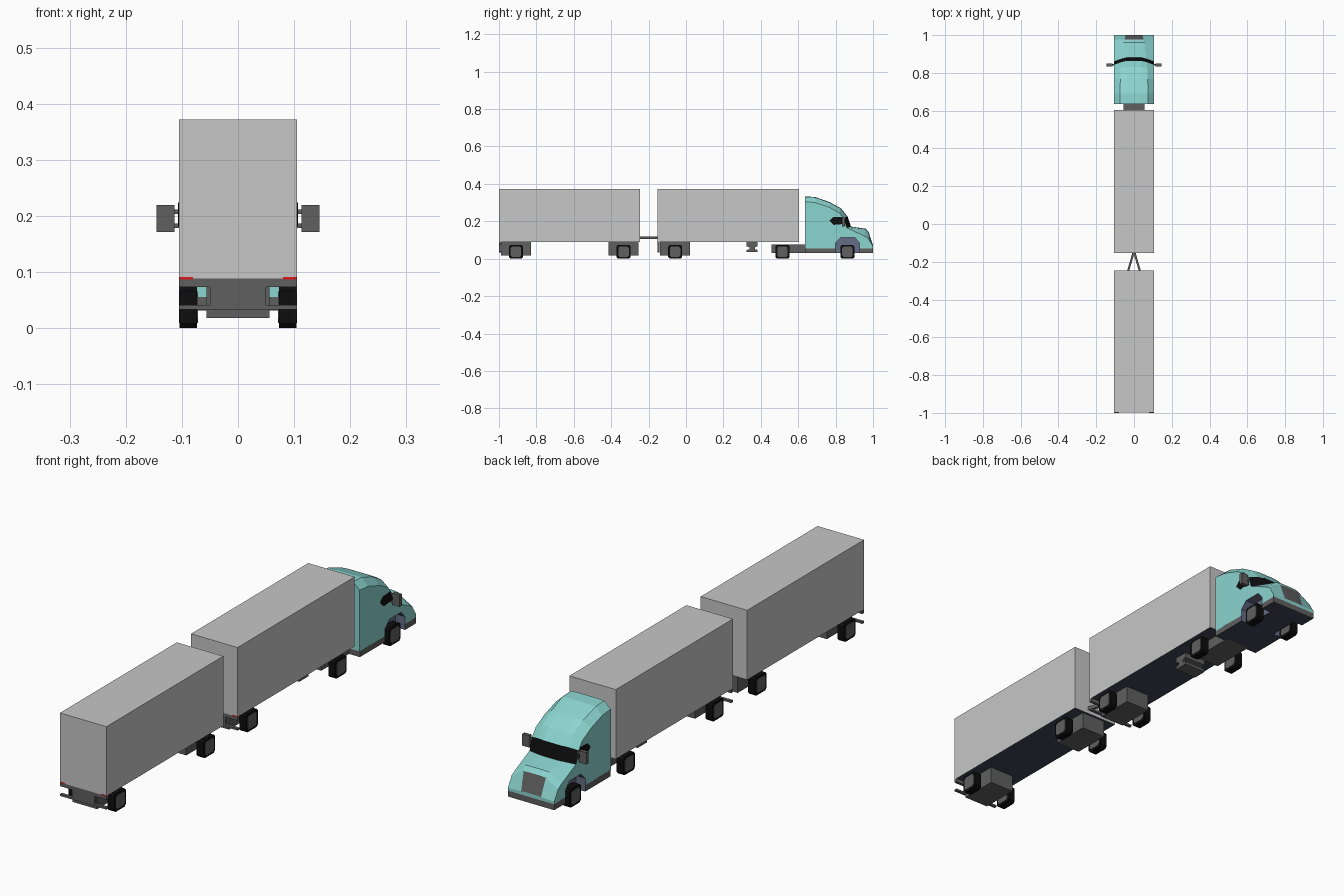
import bpy, bmesh, math
from mathutils import Vector

if "Cube" in bpy.data.objects:
    bpy.data.objects.remove(bpy.data.objects["Cube"])


def mat(name, rgb):
    m = bpy.data.materials.new(name)
    m.diffuse_color = (*rgb, 1)
    m.use_nodes = True
    m.node_tree.nodes["Principled BSDF"].inputs["Base Color"].default_value = m.diffuse_color
    return m


TEAL = mat("teal_paint", (0.26, 0.66, 0.63))
LIGHT = mat("light_grey", (0.57, 0.57, 0.57))
DARK = mat("dark_grey", (0.115, 0.115, 0.115))
BLACK = mat("black", (0.004, 0.004, 0.004))
RED = mat("red", (0.75, 0.01, 0.01))
UNDER = mat("underside_slate", (0.056, 0.06, 0.095))
WELL = mat("wheel_well_slate", (0.13, 0.15, 0.24))


def finish(name, bm, mats):
    bmesh.ops.recalc_face_normals(bm, faces=bm.faces)
    me = bpy.data.meshes.new(name)
    bm.to_mesh(me)
    bm.free()
    for m in mats:
        me.materials.append(m)
    ob = bpy.data.objects.new(name, me)
    bpy.context.collection.objects.link(ob)
    return ob


def prism(name, pts, x0, x1, m):
    """Extrude a (y, z) outline from x0 to x1."""
    bm = bmesh.new()
    a = [bm.verts.new((x0, y, z)) for y, z in pts]
    b = [bm.verts.new((x1, y, z)) for y, z in pts]
    bm.faces.new(a)
    bm.faces.new(b)
    n = len(pts)
    for i in range(n):
        bm.faces.new((a[i], a[(i + 1) % n], b[(i + 1) % n], b[i]))
    return finish(name, bm, [m])


def box(name, x0, x1, y0, y1, z0, z1, m):
    return prism(name, [(y0, z0), (y1, z0), (y1, z1), (y0, z1)], x0, x1, m)


def slate_bottom(ob):
    """Colour the downward faces."""
    ob.data.materials.append(UNDER)
    for p in ob.data.polygons:
        if p.normal.z < -0.5:
            p.material_index = len(ob.data.materials) - 1


def chamfered(yc, zc, r, c):
    q = r - c
    return [(yc + u, zc + v) for u, v in
            ((-q, -r), (q, -r), (r, -q), (r, q), (q, r), (-q, r), (-r, q), (-r, -q))]


def wheel_pair(name, yc):
    for s, side in ((1, "right"), (-1, "left")):
        prism(f"{name}_tyre_{side}", chamfered(yc, 0.037, 0.037, 0.008), s * 0.073, s * 0.104, BLACK)
        prism(f"{name}_hub_{side}", chamfered(yc, 0.037, 0.028, 0.008), s * 0.0715, s * 0.1055, DARK)


# Trailers with axle housings, rear guard, marker lights
def trailer(name, y0, y1, axles):
    slate_bottom(box(name + "_body", -0.105, 0.105, y0, y1, 0.088, 0.372, LIGHT))
    for i, yc in enumerate(axles):
        box(f"{name}_axle_housing_{i}", -0.056, 0.056, yc - 0.08, yc + 0.08, 0.018, 0.088, DARK)
        wheel_pair(f"{name}_wheel_{i}", yc)
    box(name + "_rear_sill", -0.105, 0.105, y0, y0 + 0.012, 0.073, 0.088, DARK)
    box(name + "_rear_guard", -0.105, 0.105, y0, y0 + 0.012, 0.033, 0.041, DARK)
    box(name + "_guard_panel", -0.05, 0.05, y0, y0 + 0.012, 0.041, 0.073, DARK)
    for s in (1, -1):
        box(name + "_tail_light", s * 0.08, s * 0.105, y0 - 0.001, y0 + 0.003, 0.087, 0.091, RED)


trailer("rear_trailer", -0.999, -0.245, (-0.909, -0.334))
trailer("front_trailer", -0.153, 0.603, (-0.058,))

# A-shaped drawbar between trailers
for s in (1, -1):
    bm = bmesh.new()
    lo = [bm.verts.new((x, y, 0.104)) for x, y in
          ((s * -0.004, -0.15), (s * 0.008, -0.15), (s * 0.037, -0.25), (s * 0.026, -0.25))]
    r = bmesh.ops.extrude_face_region(bm, geom=[bm.faces.new(lo)])
    bmesh.ops.translate(bm, vec=(0, 0, 0.015),
                        verts=[v for v in r["geom"] if isinstance(v, bmesh.types.BMVert)])
    finish("drawbar_arm", bm, [DARK])

# Landing gear under front trailer
prism("landing_gear", [(0.324, 0.035), (0.383, 0.035), (0.383, 0.047), (0.368, 0.05),
                       (0.368, 0.062), (0.383, 0.066), (0.383, 0.088), (0.324, 0.088),
                       (0.324, 0.066), (0.339, 0.062), (0.339, 0.05), (0.324, 0.047)],
      -0.05, 0.05, DARK)

# Tractor chassis and wheels
box("chassis_rail", -0.056, 0.056, 0.457, 0.65, 0.031, 0.077, DARK)
wheel_pair("drive_wheel", 0.516)
wheel_pair("steer_wheel", 0.863)

# Cab and hood lofted along y: centre y, shoulder y, top half width, top z, shoulder z
STATIONS = [(0.635, 0.635, 0.075, 0.333, 0.305), (0.69, 0.69, 0.075, 0.330, 0.300),
            (0.77, 0.765, 0.072, 0.302, 0.275), (0.83, 0.82, 0.070, 0.268, 0.245),
            (0.864, 0.843, 0.068, 0.226, 0.215), (0.882, 0.860, 0.066, 0.172, 0.165),
            (0.962, 0.955, 0.055, 0.160, 0.120), (0.977, 0.975, 0.050, 0.142, 0.108),
            (1.0, 1.0, 0.045, 0.070, 0.066)]
bm = bmesh.new()
rings = []
for yc, ys, wt, zt, zs in STATIONS:
    ym = yc * 0.65 + ys * 0.35
    half = [(0.105, ys, 0.055), (0.105, ys, zs), (wt, ym, zt - 0.002), (wt * 0.55, yc, zt)]
    pts = half + [(-x, y, z) for x, y, z in reversed(half)]
    rings.append([bm.verts.new(p) for p in pts])
bm.faces.new(rings[0])
bm.faces.new(rings[-1])
for k in range(len(rings) - 1):
    for i in range(8):
        j = (i + 1) % 8
        f = bm.faces.new((rings[k][i], rings[k][j], rings[k + 1][j], rings[k + 1][i]))
        if k == 4 and 1 <= i <= 5:      # windscreen band
            f.material_index = 1
        if k == 7 and 2 <= i <= 4:      # grille
            f.material_index = 2
cab = finish("cab", bm, [TEAL, BLACK, DARK, WELL])

# Bumper and side skirt
skirt = box("bumper_and_skirt", -0.105, 0.105, 0.637, 1.0, 0.031, 0.058, DARK)
slate_bottom(skirt)
skirt.data.materials.append(WELL)

# Wheel arches cut out of cab and skirt
for s in (1, -1):
    cutter = prism("arch_cutter", [(0.80, 0.02), (0.928, 0.02), (0.928, 0.085), (0.902, 0.113),
                                   (0.828, 0.113), (0.80, 0.085)], s * 0.062, s * 0.13, WELL)
    cutter.hide_render = True
    cutter.hide_set(True)
    for ob in (cab, skirt):
        b = ob.modifiers.new("arch", "BOOLEAN")
        b.operation = "DIFFERENCE"
        b.solver = "EXACT"
        b.material_mode = "TRANSFER"
        b.object = cutter

# Side windows and mirrors
for s in (1, -1):
    prism("side_window", [(0.767, 0.203), (0.785, 0.222), (0.832, 0.224), (0.848, 0.186),
                          (0.79, 0.181)], s * 0.103, s * 0.1065, BLACK)
    box("mirror", s * 0.113, s * 0.145, 0.835, 0.85, 0.171, 0.219, DARK)
    for z in (0.182, 0.207):
        box("mirror_arm", s * 0.10, s * 0.114, 0.838, 0.847, z - 0.004, z + 0.004, DARK)
